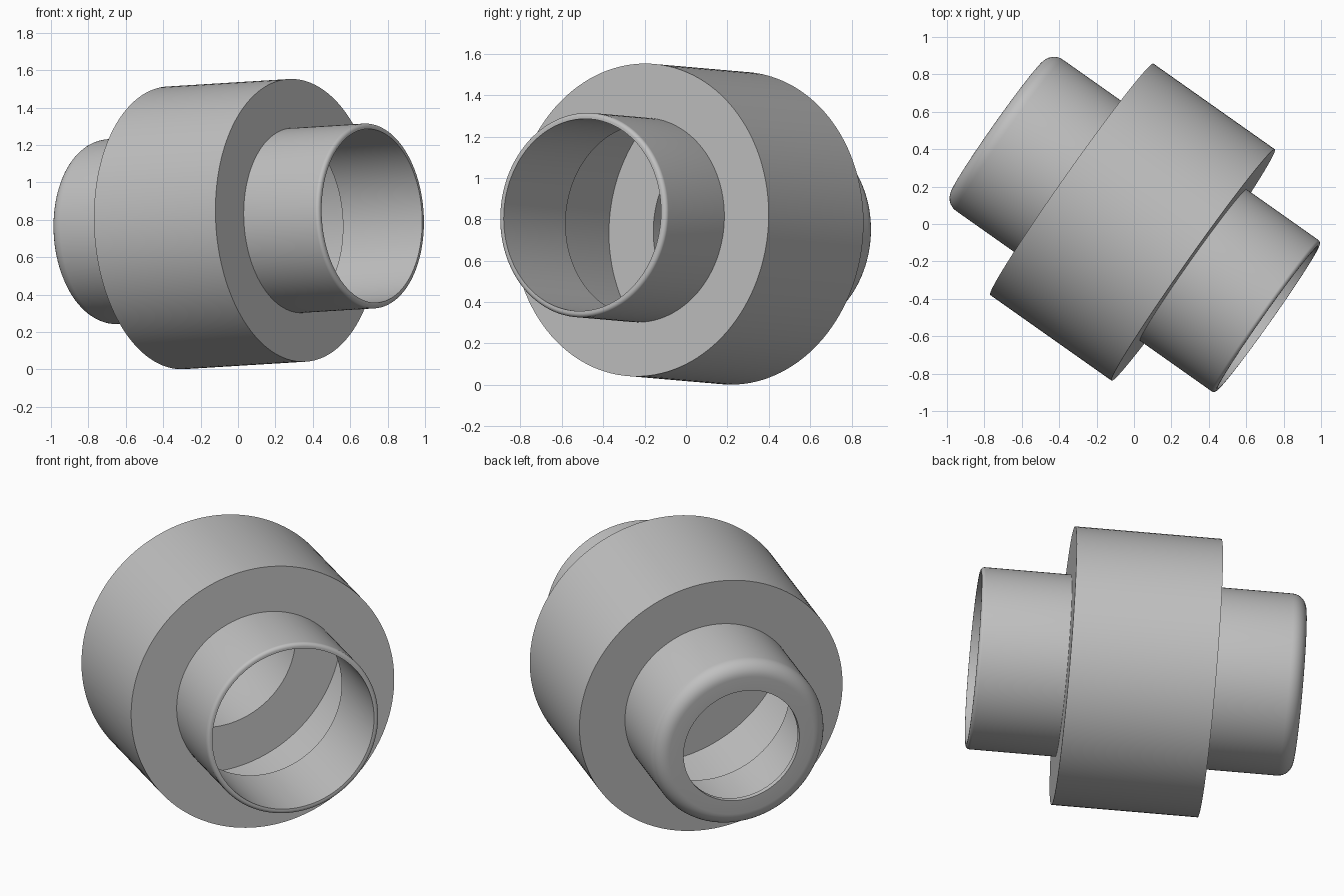
import bpy, bmesh
from math import sin, cos, pi, radians
from mathutils import Vector

cube = bpy.data.objects.get("Cube")
if cube:
    bpy.data.objects.remove(cube, do_unlink=True)

grey = bpy.data.materials.new("plain_grey")
grey.use_nodes = True
colour = (0.53, 0.53, 0.53, 1)
grey.diffuse_color = colour
grey.node_tree.nodes["Principled BSDF"].inputs["Base Color"].default_value = colour

SEGMENTS = 128
WALL = 0.03
BODY_R, BODY_H = 0.757, 0.398      # wide drum: radius, half length
NECK_R, NECK_H = 0.495, 0.887      # both necks: radius, distance of ends
HOLE_R = 0.333                     # opening in the closed end
FILLET, LIP = 0.08, 0.02


def arc(r, h, radius, start, steps=8):
    """Quarter-round profile points (radius, height) around a centre."""
    return [(r + radius * cos(start + i / steps * pi / 2),
             h + radius * sin(start + i / steps * pi / 2))
            for i in range(steps + 1)]


# Closed wall section: outside from the back hole to the front lip, then inside
inner_neck, inner_body, inner_h = NECK_R - WALL, BODY_R - WALL, BODY_H - WALL
profile = [(HOLE_R, -NECK_H)]
profile += arc(NECK_R - FILLET, -NECK_H + FILLET, FILLET, -pi / 2)
profile += [(NECK_R, -BODY_H), (BODY_R, -BODY_H), (BODY_R, BODY_H), (NECK_R, BODY_H)]
profile += arc(NECK_R - LIP, NECK_H - LIP, LIP, 0)
profile += [(inner_neck, NECK_H), (inner_neck, inner_h), (inner_body, inner_h),
            (inner_body, -inner_h), (inner_neck, -inner_h)]
profile += arc(NECK_R - FILLET, -NECK_H + FILLET, FILLET - WALL, -pi / 2)[::-1]
profile += [(HOLE_R, -NECK_H + WALL)]

# Lathe the section around the long axis
bm = bmesh.new()
rings = []
for s in range(SEGMENTS):
    a = 2 * pi * s / SEGMENTS
    rings.append([bm.verts.new((r * cos(a), r * sin(a), h)) for r, h in profile])
for s in range(SEGMENTS):
    here, after = rings[s], rings[(s + 1) % SEGMENTS]
    for i in range(len(profile)):
        j = (i + 1) % len(profile)
        bm.faces.new((here[i], after[i], after[j], here[j]))
bmesh.ops.recalc_face_normals(bm, faces=bm.faces)

mesh = bpy.data.meshes.new("hollow_drum_with_necks")
bm.to_mesh(mesh)
bm.free()
mesh.materials.append(grey)
fitting = bpy.data.objects.new("hollow_drum_with_necks", mesh)
bpy.context.collection.objects.link(fitting)

# Lay the axis down, slightly raised at the open front neck
axis = Vector((0.816, -0.576, 0.05)).normalized()
fitting.rotation_mode = 'QUATERNION'
fitting.rotation_quaternion = axis.to_track_quat('Z', 'Y')
fitting.location = (-0.008, 0.01, 0.777)

bpy.ops.object.select_all(action='DESELECT')
bpy.context.view_layer.objects.active = fitting
fitting.select_set(True)
bpy.ops.object.shade_smooth_by_angle(angle=radians(30))
